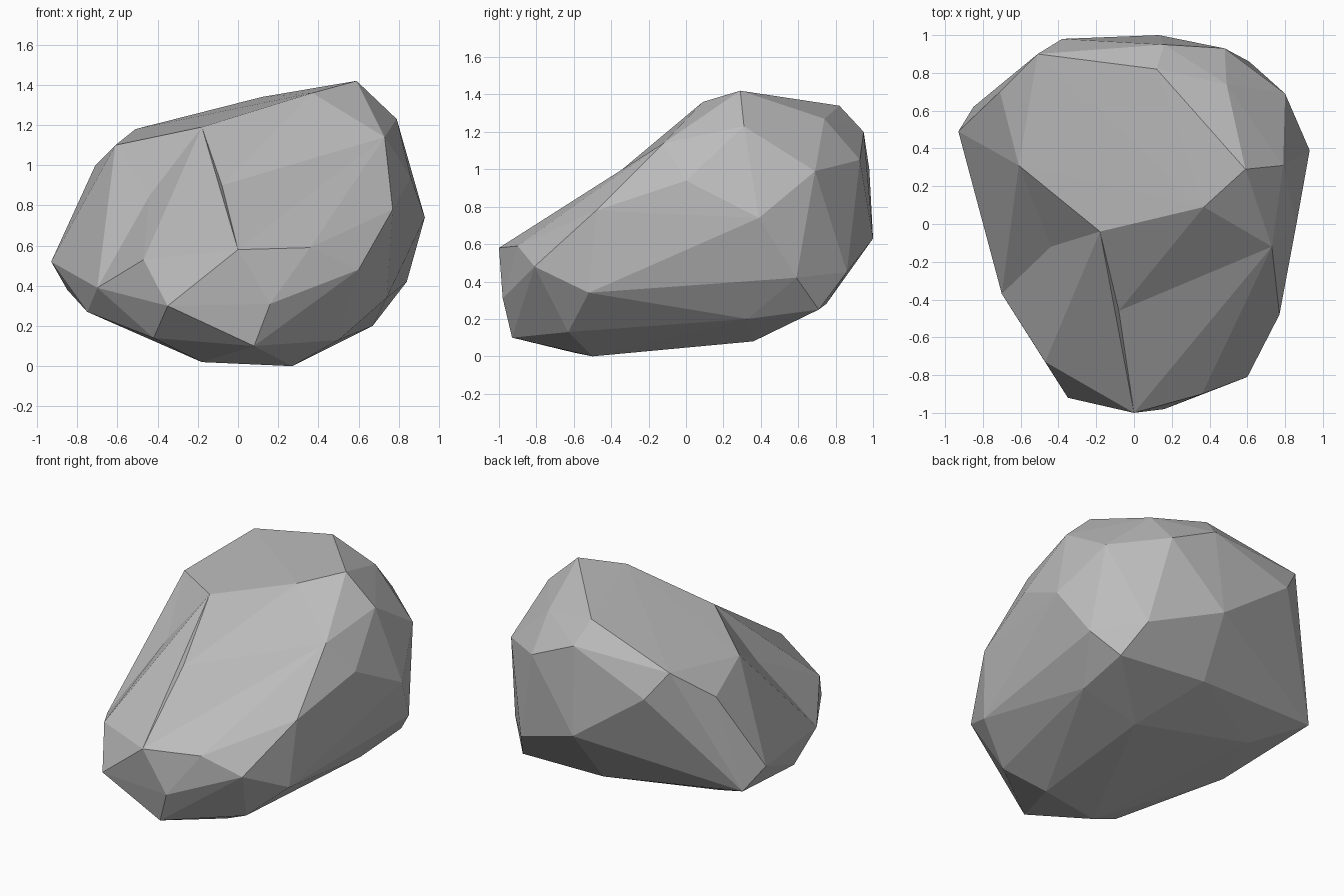
import bpy
import bmesh
from mathutils import Vector
from mathutils.bvhtree import BVHTree

default_cube = bpy.data.objects.get("Cube")
if default_cube:
    bpy.data.objects.remove(default_cube, do_unlink=True)


def flat_material(name, colour):
    material = bpy.data.materials.new(name)
    material.use_nodes = True
    material.diffuse_color = colour
    shader = material.node_tree.nodes["Principled BSDF"]
    shader.inputs["Base Color"].default_value = colour
    shader.inputs["Roughness"].default_value = .9
    return material


# Chipped corners of the boulder, grouped by region
underside = [(.27, -.5, 0), (-.18, -.6, .02), (.5, -.63, .13), (.08, -.93, .1),
             (-.42, -.67, .14), (.29, .36, .08), (.67, .33, .2),
             (.7, .71, .25), (.08, .75, .28), (-.54, .42, .23), (-.75, -.06, .27)]
nose = [(.16, -.98, .31), (0, -1, .58), (.36, -.9, .59), (.6, -.81, .48),
        (-.35, -.92, .3), (-.47, -.73, .53)]
left_flank = [(.74, -.52, .34), (.77, -.48, .78), (.73, -.12, 1.14), (.86, 0, .94),
              (.93, .39, .74), (.84, .59, .42), (.8, .69, .99)]
right_flank = [(-.7, -.37, .39), (-.77, .01, .51), (-.93, .49, .52),
               (-.85, .62, .38), (-.71, .7, 1)]
back = [(-.38, .98, 1), (.13, 1, .63), (.48, .93, 1.05), (.61, .86, .45), (.16, .95, 1.2)]
crown = [(.59, .29, 1.42), (.79, .31, 1.23), (.49, .74, 1.27), (.12, .82, 1.34),
         (-.51, .9, 1.18), (-.61, .31, 1.1), (-.18, -.04, 1.19), (.37, .09, 1.36),
         (.12, -.24, 1.1)]

# Hollows worn into the sloping front
hollows = [(-.08, -.46, .9), (-.44, -.12, .85)]


def hull_from(bm, regions):
    for region in regions:
        for corner in region:
            bm.verts.new(corner)
    result = bmesh.ops.convex_hull(bm, input=list(bm.verts))
    unused = {v for v in result["geom_interior"] if isinstance(v, bmesh.types.BMVert)}
    bmesh.ops.delete(bm, geom=list(unused), context="VERTS")


def press_hollow(bm, bottom):
    # Merge the nearest facet with its neighbour, then sink a fan into the pair
    bm.faces.ensure_lookup_table()
    index = BVHTree.FromBMesh(bm).find_nearest(bottom)[2]
    facet = bm.faces[index]
    longest = max(facet.edges, key=lambda edge: edge.calc_length())
    merged = bmesh.utils.face_join(list(longest.link_faces))
    fan = bmesh.ops.poke(bm, faces=[merged])
    fan["verts"][0].co = bottom


mesh = bpy.data.meshes.new("boulder")
boulder = bpy.data.objects.new("boulder", mesh)
bpy.context.collection.objects.link(boulder)

bm = bmesh.new()
hull_from(bm, [underside, nose, left_flank, right_flank, back, crown])
for hollow in hollows:
    press_hollow(bm, Vector(hollow))
bmesh.ops.recalc_face_normals(bm, faces=list(bm.faces))
for face in bm.faces:
    face.smooth = False
bm.to_mesh(mesh)
bm.free()

mesh.materials.append(flat_material("stone_grey", (.5, .5, .5, 1)))
